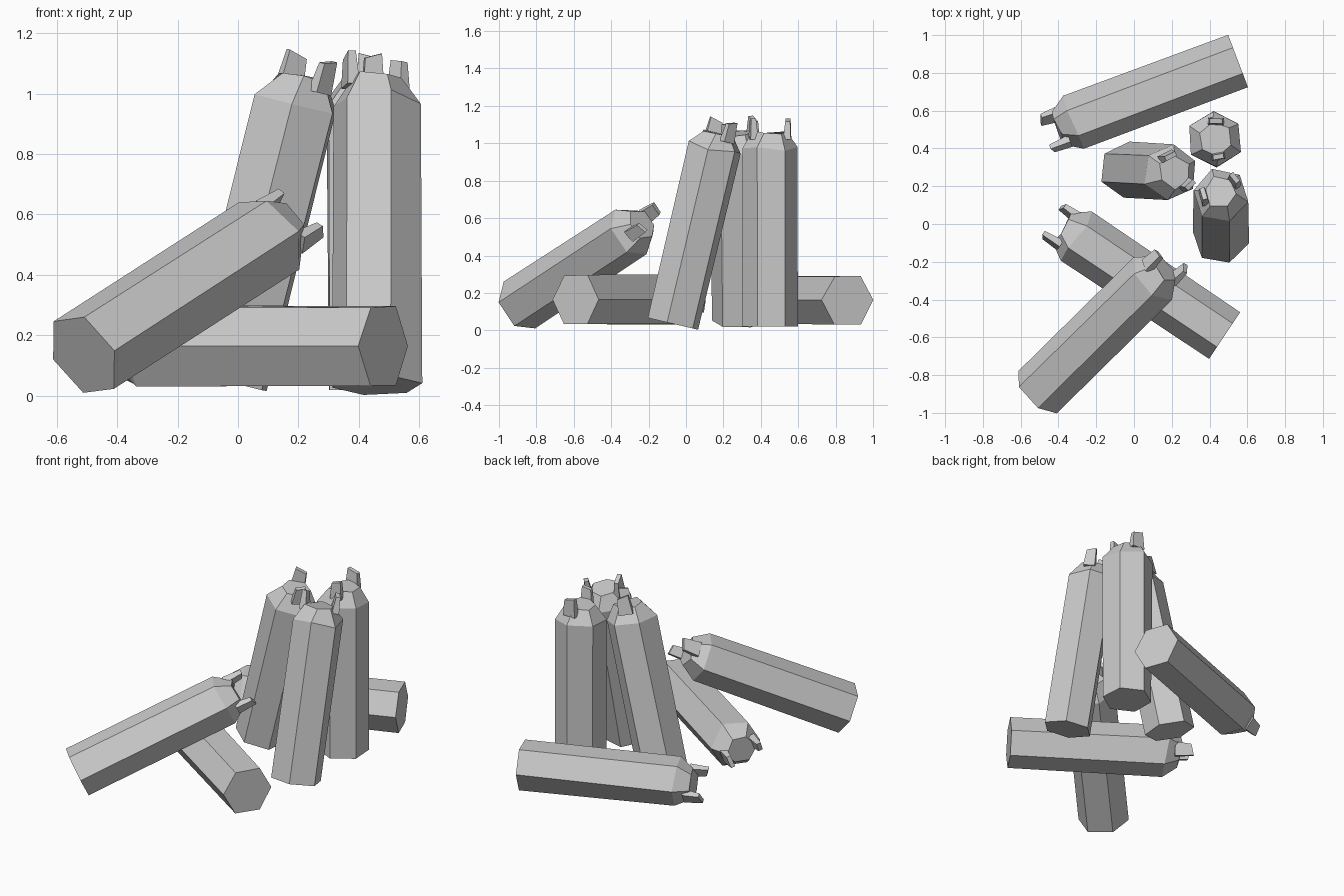
import bpy, bmesh, random
from math import cos, sin, radians
from mathutils import Vector, Matrix

if "Cube" in bpy.data.objects:
    bpy.data.objects.remove(bpy.data.objects["Cube"])

random.seed(4)
SIDES = 6


def ring(bm, r, z, roll, jit_r=0.0, jit_z=0.0):
    out = []
    for i in range(SIDES):
        a = radians(roll + i * 360 / SIDES)
        rr = r + random.uniform(-jit_r, jit_r)
        out.append(bm.verts.new((rr * cos(a), rr * sin(a), z + random.uniform(-jit_z, jit_z))))
    return out


def bridge(bm, a, b):
    n = len(a)
    for i in range(n):
        j = (i + 1) % n
        bm.faces.new((a[i], a[j], b[j], b[i]))


def splinter(bm, angle, length, width):
    # thin slanted shard standing on the broken rim
    a = radians(angle)
    out, side = Vector((cos(a), sin(a), 0)), Vector((-sin(a), cos(a), 0))

    def quad(r_in, r_out, z, w, slant):
        pts = ((r_in, -w), (r_out, -w), (r_out, w), (r_in, w))
        return [bm.verts.new(out * r + side * s + Vector((0, 0, z + slant * s))) for r, s in pts]

    low = quad(0.07, 0.112, length + 0.05, width / 2, 0)
    high = quad(0.082, 0.108, length + 0.155, width * 0.4, 0.25)
    bm.faces.new(low[::-1])
    bridge(bm, low, high)
    bm.faces.new(high)


def log(name, base, shoulder, roll, shards, upright):
    base, shoulder = Vector(base), Vector(shoulder)
    axis = shoulder - base
    length = axis.length
    axis.normalize()
    if upright:
        h = (Vector((1, 0, 0)) - axis * axis.x).normalized()
    else:
        h = Vector((0, 0, 1)).cross(axis).normalized()
    u = axis.cross(h)

    bm = bmesh.new()
    # six-sided trunk, tapered shoulder, broken top
    foot = ring(bm, 0.149, 0, roll, 0.004)
    top = ring(bm, 0.150, length, roll, 0.006, 0.012)
    rim = ring(bm, 0.088, length + 0.09, roll + 6, 0.008, 0.012)
    bm.faces.new(foot[::-1])
    bridge(bm, foot, top)
    bridge(bm, top, rim)
    bm.faces.new(rim)
    for angle, width in zip(shards, (0.085, 0.07)):
        splinter(bm, angle, length, width)
    bmesh.ops.recalc_face_normals(bm, faces=bm.faces)

    m = Matrix((h, u, axis)).transposed().to_4x4()
    m.translation = base
    bm.transform(m)
    me = bpy.data.meshes.new(name)
    bm.to_mesh(me)
    bm.free()
    bpy.context.collection.objects.link(bpy.data.objects.new(name, me))


# name, base centre, shoulder centre, roll, splinter angles, upright
log("standing_log", (0.43, 0.45, 0.02), (0.43, 0.45, 0.97), 33, (88, 280), True)
log("leaning_log_left", (-0.04, 0.285, 0.05), (0.195, 0.275, 0.97), 24, (115, -45), True)
log("leaning_log_right", (0.46, -0.07, 0.035), (0.46, 0.15, 0.97), 48, (195, 40), True)
log("lying_log_back", (0.55, 0.865, 0.163), (-0.32, 0.535, 0.163), 0, (217, 25), False)
log("lying_log_front", (0.48, -0.59, 0.165), (-0.30, -0.07, 0.165), 0, (200, 20), False)
log("propped_log", (-0.51, -0.89, 0.135), (0.10, -0.29, 0.53), 54, (40, 212), False)
